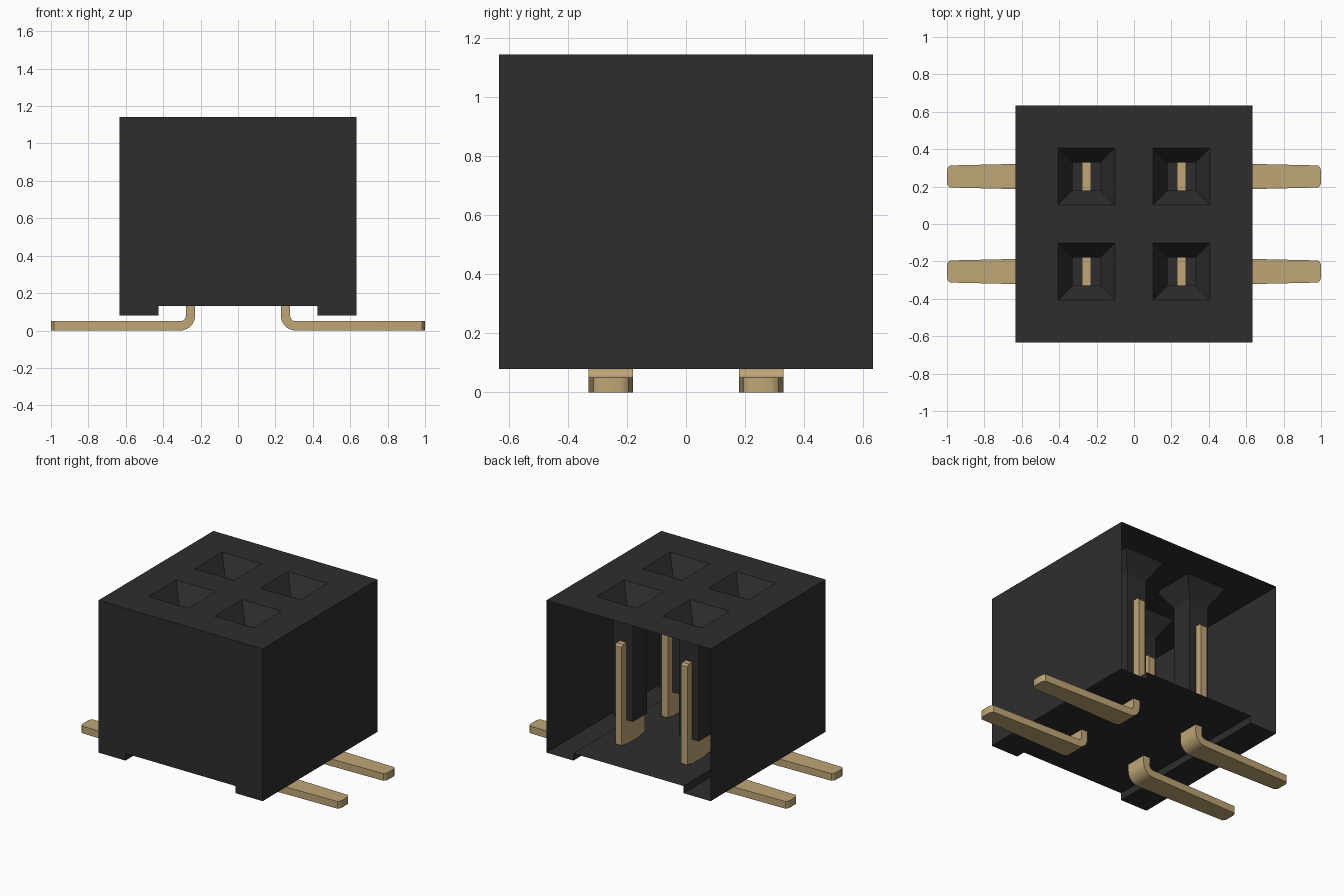
import bpy, bmesh, math
from mathutils import Vector

cube = bpy.data.objects.get("Cube")
if cube:
    bpy.data.objects.remove(cube, do_unlink=True)


def material(name, rgb, rough):
    m = bpy.data.materials.new(name)
    m.use_nodes = True
    m.diffuse_color = (*rgb, 1)
    bsdf = m.node_tree.nodes["Principled BSDF"]
    bsdf.inputs["Base Color"].default_value = (*rgb, 1)
    bsdf.inputs["Roughness"].default_value = rough
    return m


BLACK = material("black plastic", (0.027, 0.027, 0.027), 0.6)
GOLD = material("pale gold metal", (0.52, 0.38, 0.18), 0.4)


def add_object(name, bm, mat):
    mesh = bpy.data.meshes.new(name)
    bm.to_mesh(mesh)
    bm.free()
    mesh.materials.append(mat)
    ob = bpy.data.objects.new(name, mesh)
    bpy.context.collection.objects.link(ob)
    return ob


def face(bm, pts, toward):
    """Add a face whose normal points along the given direction."""
    f = bm.faces.new([bm.verts.new(p) for p in pts])
    f.normal_update()
    if f.normal.dot(Vector(toward)) < 0:
        f.normal_flip()


# Main sizes
HALF, BASE, TOP = 0.633, 0.08, 1.142
FLOOR, NOTCH = 0.13, 0.425
PITCH = 0.254
MOUTH, BORE = 0.152, 0.076
FUNNEL_Z, BORE_Z = TOP - 0.125, 0.30


def square(cx, cy, h, z):
    return [(cx + sx * h, cy + sy * h, z)
            for sx, sy in ((-1, -1), (1, -1), (1, 1), (-1, 1))]


# Housing: thin shell, open at the back, notched underneath
bm = bmesh.new()
profile = [(-HALF, TOP), (-HALF, BASE), (-NOTCH, BASE), (-NOTCH, FLOOR),
           (NOTCH, FLOOR), (NOTCH, BASE), (HALF, BASE), (HALF, TOP)]
face(bm, [(x, -HALF, z) for x, z in profile], (0, -1, 0))
for (x0, z0), (x1, z1) in zip(profile, profile[1:]):
    face(bm, [(x0, -HALF, z0), (x1, -HALF, z1), (x1, HALF, z1), (x0, HALF, z0)],
         (z1 - z0, 0, -(x1 - x0)))

# Top plate as a grid with four square sockets left out
cuts = [-HALF, -PITCH - MOUTH, -PITCH + MOUTH, PITCH - MOUTH, PITCH + MOUTH, HALF]
for i in range(5):
    for j in range(5):
        if i % 2 and j % 2:
            continue
        x0, x1, y0, y1 = cuts[i], cuts[i + 1], cuts[j], cuts[j + 1]
        face(bm, [(x0, y0, TOP), (x1, y0, TOP), (x1, y1, TOP), (x0, y1, TOP)], (0, 0, 1))

# Sockets: funnel mouth, square bore and bore floor
for cx in (-PITCH, PITCH):
    for cy in (-PITCH, PITCH):
        rings = [square(cx, cy, MOUTH, TOP), square(cx, cy, BORE, FUNNEL_Z),
                 square(cx, cy, BORE, BORE_Z)]
        for a, b in zip(rings, rings[1:]):
            for k in range(4):
                n = (k + 1) % 4
                pts = [a[k], a[n], b[n], b[k]]
                mid = sum((Vector(p) for p in pts), Vector()) / 4
                face(bm, pts, (cx - mid.x, cy - mid.y, 0))
        face(bm, rings[-1], (0, 0, 1))
bmesh.ops.remove_doubles(bm, verts=bm.verts, dist=1e-5)
add_object("housing", bm, BLACK)

# Contact pin path: x, z, bend angle, half width
T = 0.025
path = [(PITCH, 0.84, 0, 0.115), (PITCH, 0.825, 0, 0.127),
        (PITCH, 0.14, 0, 0.127), (PITCH, 0.135, 0, 0.076)]
R = 0.055
for k in range(9):
    t = math.radians(90 * k / 8)
    path.append((PITCH + R - R * math.cos(t), BASE - R * math.sin(t), t, 0.075))
down = math.pi / 2
path += [(0.985, T, down, 0.059), (0.994, T, down, 0.049), (1.0, T, down, 0.034)]


def contact_pin(name, side, cy):
    bm = bmesh.new()
    rings = []
    for x, z, t, w in path:
        dx, dz = T * math.cos(t), T * math.sin(t)
        rings.append([bm.verts.new((side * (x + s * dx), cy + v * w, z + s * dz))
                      for s, v in ((-1, -1), (1, -1), (1, 1), (-1, 1))])
    for a, b in zip(rings, rings[1:]):
        for k in range(4):
            n = (k + 1) % 4
            bm.faces.new([a[k], a[n], b[n], b[k]])
    bm.faces.new(rings[0])
    bm.faces.new(rings[-1])
    bmesh.ops.recalc_face_normals(bm, faces=bm.faces)
    return add_object(name, bm, GOLD)


bpy.ops.object.select_all(action='DESELECT')
for side, sname in ((1, "left"), (-1, "right")):
    for cy, yname in ((-PITCH, "front"), (PITCH, "back")):
        pin = contact_pin(f"contact_pin_{yname}_{sname}", side, cy)
        pin.select_set(True)
        bpy.context.view_layer.objects.active = pin
bpy.ops.object.shade_smooth_by_angle(angle=math.radians(25))
